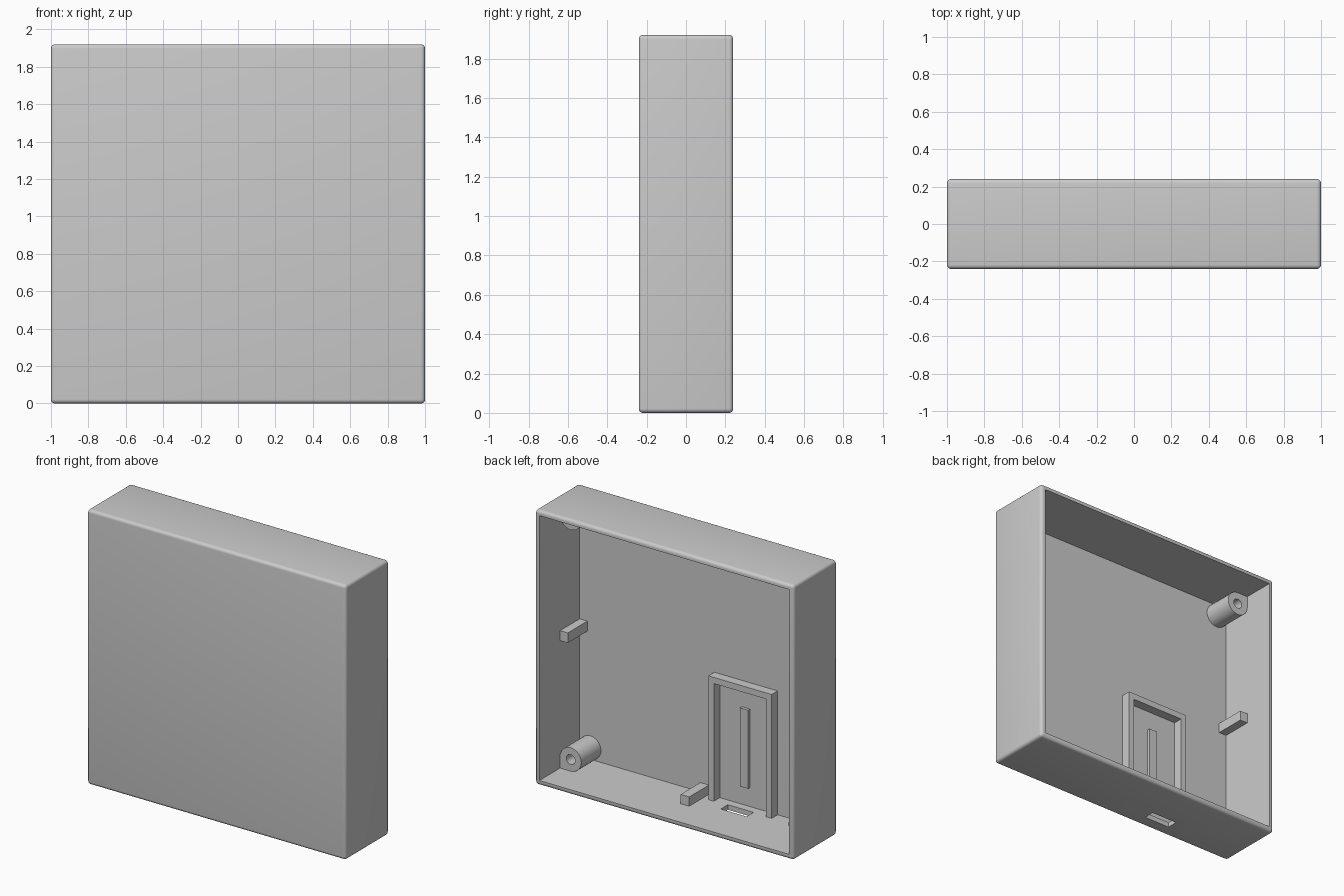
import bpy
import bmesh
from math import cos, sin, radians
from mathutils import Matrix

cube = bpy.data.objects.get("Cube")
if cube:
    bpy.data.objects.remove(cube, do_unlink=True)

WIDTH, DEPTH, HEIGHT = 2.0, 0.48, 1.92
WALL = 0.035
IN_X = WIDTH / 2 - WALL            # inner side wall
PANEL_Y = -DEPTH / 2 + WALL        # inner side of the front panel
SUPPORT_Y = 0.012                  # free ends of posts and bars
EMBED = 0.01                       # overlap into the shell

grey = bpy.data.materials.new("light grey plastic")
grey.use_nodes = True
grey.diffuse_color = (0.6, 0.6, 0.6, 1)
grey.node_tree.nodes["Principled BSDF"].inputs["Base Color"].default_value = (0.6, 0.6, 0.6, 1)


def finish(bm, name):
    bmesh.ops.recalc_face_normals(bm, faces=bm.faces)
    mesh = bpy.data.meshes.new(name)
    bm.to_mesh(mesh)
    bm.free()
    obj = bpy.data.objects.new(name, mesh)
    bpy.context.collection.objects.link(obj)
    mesh.materials.append(grey)
    return obj


def activate(obj):
    bpy.ops.object.select_all(action='DESELECT')
    obj.select_set(True)
    bpy.context.view_layer.objects.active = obj


def box(name, x, y, z, bevel=0):
    """Box from (low, high) pairs on each axis."""
    bm = bmesh.new()
    bmesh.ops.create_cube(bm, size=1)
    for v in bm.verts:
        v.co = [lo + (c + 0.5) * (hi - lo) for c, (lo, hi) in zip(v.co, (x, y, z))]
    if bevel:
        bmesh.ops.bevel(bm, geom=bm.edges[:], offset=bevel, segments=5,
                        profile=0.5, affect='EDGES')
    return finish(bm, name)


def prism(name, outline, y0, y1):
    """Extrude an (x, z) outline along y."""
    bm = bmesh.new()
    face = bm.faces.new([bm.verts.new((x, y0, z)) for x, z in outline])
    new = bmesh.ops.extrude_face_region(bm, geom=[face])["geom"]
    bmesh.ops.translate(bm, vec=(0, y1 - y0, 0),
                        verts=[g for g in new if isinstance(g, bmesh.types.BMVert)])
    return finish(bm, name)


def cut(obj, cutter):
    cutter.hide_render = True
    mod = obj.modifiers.new("cut", 'BOOLEAN')
    mod.operation, mod.solver, mod.object = 'DIFFERENCE', 'EXACT', cutter
    activate(obj)
    bpy.ops.object.modifier_apply(modifier=mod.name)
    bpy.data.objects.remove(cutter, do_unlink=True)


def smooth(obj):
    activate(obj)
    bpy.ops.object.shade_smooth_by_angle(angle=radians(30))


# Rounded case, hollow and open at the back, with a cable slot in the floor
case = box("case_shell", (-WIDTH / 2, WIDTH / 2), (-DEPTH / 2, DEPTH / 2), (0, HEIGHT), 0.022)
cut(case, box("cavity_cutter", (-IN_X, IN_X), (PANEL_Y, DEPTH), (WALL, HEIGHT - WALL)))
cut(case, box("slot_cutter", (-0.42, -0.22), (-0.147, -0.07), (-0.1, 0.1)))
smooth(case)

# Screw posts: round, but squared off into each corner
R = 0.082
for sx, side in ((1, "left"), (-1, "right")):
    for sz, level in ((1, "upper"), (-1, "lower")):
        cx = sx * (IN_X - R)
        cz = HEIGHT / 2 + sz * (HEIGHT / 2 - WALL - R)
        arc = [(R * cos(radians(a)), R * sin(radians(a))) for a in range(90, 361, 10)]
        outline = [(cx + sx * u, cz + sz * w) for u, w in arc + [(R, R)]]
        post = prism(f"{level}_{side}_screw_post", outline, PANEL_Y - EMBED, SUPPORT_Y)
        ring = [(cx + 0.034 * cos(radians(a)), cz + 0.034 * sin(radians(a)))
                for a in range(0, 360, 15)]
        cut(post, prism("hole_cutter", ring, PANEL_Y + EMBED, DEPTH))
        smooth(post)

# Support bars along the side walls and the floor
bar_y = (PANEL_Y - EMBED, SUPPORT_Y)
mid = (HEIGHT / 2 - 0.035, HEIGHT / 2 + 0.035)
box("left_support_bar", (IN_X - 0.06, IN_X + EMBED), bar_y, mid)
box("right_support_bar", (-IN_X - EMBED, -IN_X + 0.06), bar_y, mid)
box("floor_support_bar", (-0.033, 0.033), bar_y, (WALL - EMBED, WALL + 0.065))

# Three-sided board frame standing on the floor
F0, F1, TOP, T = -0.565, -0.075, 0.9, 0.043
frame = prism("board_frame",
              [(F0, WALL - EMBED), (F0, TOP), (F1, TOP), (F1, WALL - EMBED),
               (F1 - T, WALL - EMBED), (F1 - T, TOP - T), (F0 + T, TOP - T),
               (F0 + T, WALL - EMBED)],
              PANEL_Y - EMBED, PANEL_Y + 0.066)

# Raised rib inside the frame
box("board_rib", (-0.351, -0.289), (PANEL_Y - EMBED, PANEL_Y + 0.022), (0.168, 0.716))
